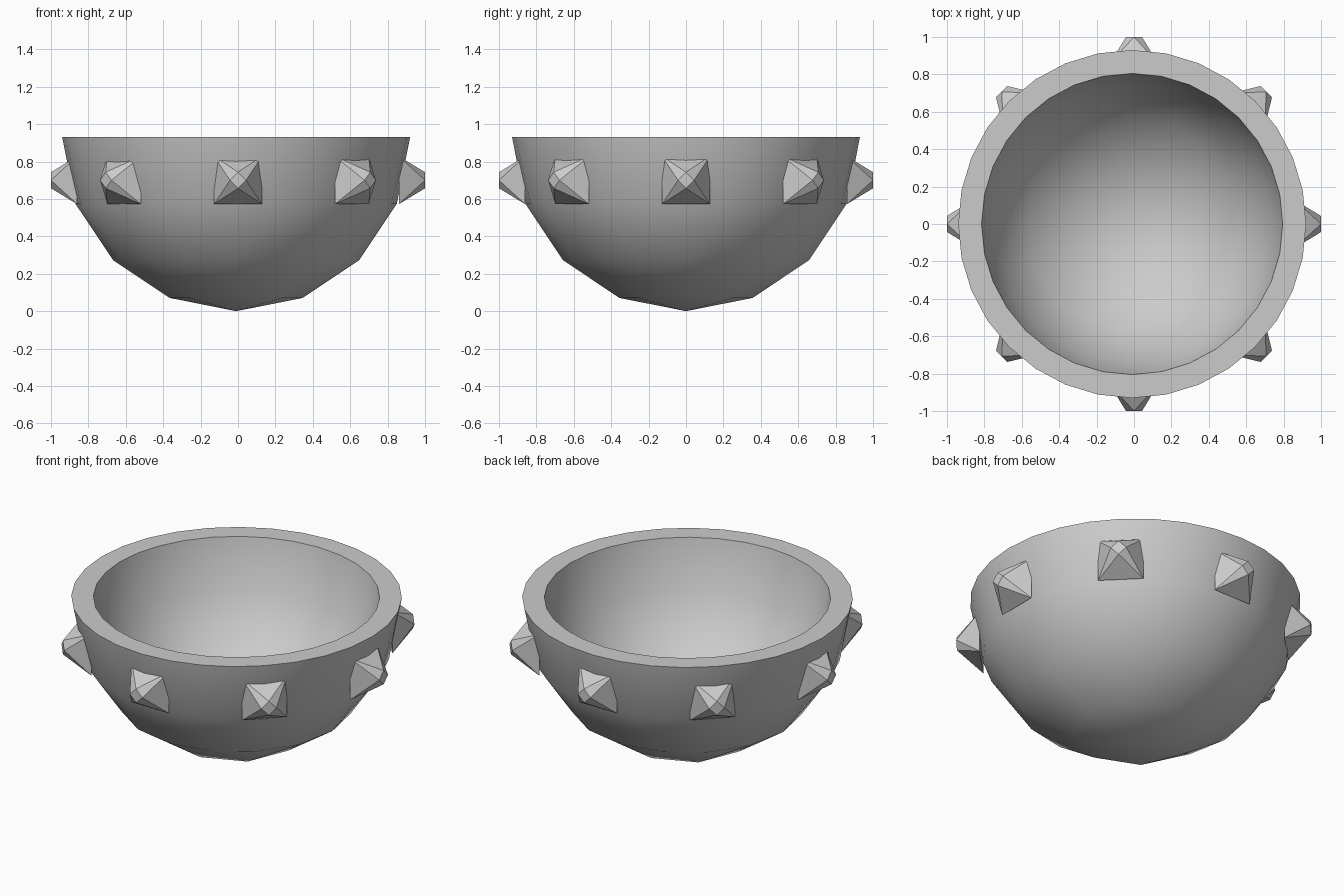
import bpy, bmesh
from math import sin, cos, pi
from mathutils import Matrix

cube = bpy.data.objects.get("Cube")
if cube:
    bpy.data.objects.remove(cube, do_unlink=True)

RIM_Z = 0.93
OUTER, INNER = 0.93, 0.805
SECTORS, RINGS = 8, 4

grey = bpy.data.materials.new("stone_grey")
grey.use_nodes = True
grey.diffuse_color = (0.6, 0.6, 0.6, 1)
grey.node_tree.nodes["Principled BSDF"].inputs["Base Color"].default_value = (0.6, 0.6, 0.6, 1)


def finish(bm, name):
    bmesh.ops.recalc_face_normals(bm, faces=bm.faces)
    mesh = bpy.data.meshes.new(name)
    bm.to_mesh(mesh)
    bm.free()
    mesh.materials.append(grey)
    obj = bpy.data.objects.new(name, mesh)
    bpy.context.collection.objects.link(obj)
    return obj


def half_sphere(bm, radius):
    """Lower half sphere; each ring has one more segment per sector. Returns the rim."""
    rings = []
    for k in range(RINGS + 1):
        tilt = k / RINGS * pi / 2
        n = max(1, SECTORS * k)
        rings.append([bm.verts.new((radius * sin(tilt) * cos(2 * pi * i / n),
                                    radius * sin(tilt) * sin(2 * pi * i / n),
                                    RIM_Z - radius * cos(tilt))) for i in range(n)])
    for k in range(1, RINGS + 1):
        low, high = rings[k - 1], rings[k]
        for s in range(SECTORS):
            for i in range(k):
                a = high[s * k + i]
                b = high[(s * k + i + 1) % len(high)]
                c = low[(s * (k - 1) + i) % len(low)]
                bm.faces.new((a, b, c)).smooth = True
                if i < k - 1:
                    d = low[(s * (k - 1) + i + 1) % len(low)]
                    bm.faces.new((b, d, c)).smooth = True
    return rings[-1]


# Bowl: outer and inner shells joined by a flat rim
bm = bmesh.new()
outer, inner = half_sphere(bm, OUTER), half_sphere(bm, INNER)
for i in range(len(outer)):
    j = (i + 1) % len(outer)
    rim = bm.faces.new((outer[i], outer[j], inner[j], inner[i]))
    rim.smooth = False
    for edge in rim.edges:
        edge.smooth = False
bowl = finish(bm, "bowl")
bowl.location.x = -0.01

# Studs: square base tapering to a small diamond tip
BASE, TIP = 0.128, 0.043


def make_stud(index):
    bm = bmesh.new()
    base = [bm.verts.new((0.86, y * BASE, z * BASE))
            for y, z in ((-1, -1), (1, -1), (1, 1), (-1, 1))]
    tip = [bm.verts.new((1.0, y * TIP, z * TIP))
           for y, z in ((0, -1), (1, 0), (0, 1), (-1, 0))]
    bm.faces.new(base)
    bm.faces.new(tip)
    for i in range(4):
        j = (i + 1) % 4
        bm.faces.new((base[i], base[j], tip[i]))
        bm.faces.new((base[j], tip[j], tip[i]))
    bm.transform(Matrix.Translation((0, 0, 0.7)))
    bm.transform(Matrix.Rotation(index * pi / 4, 4, "Z"))
    return finish(bm, f"stud_{index + 1}")


for n in range(8):
    make_stud(n)
